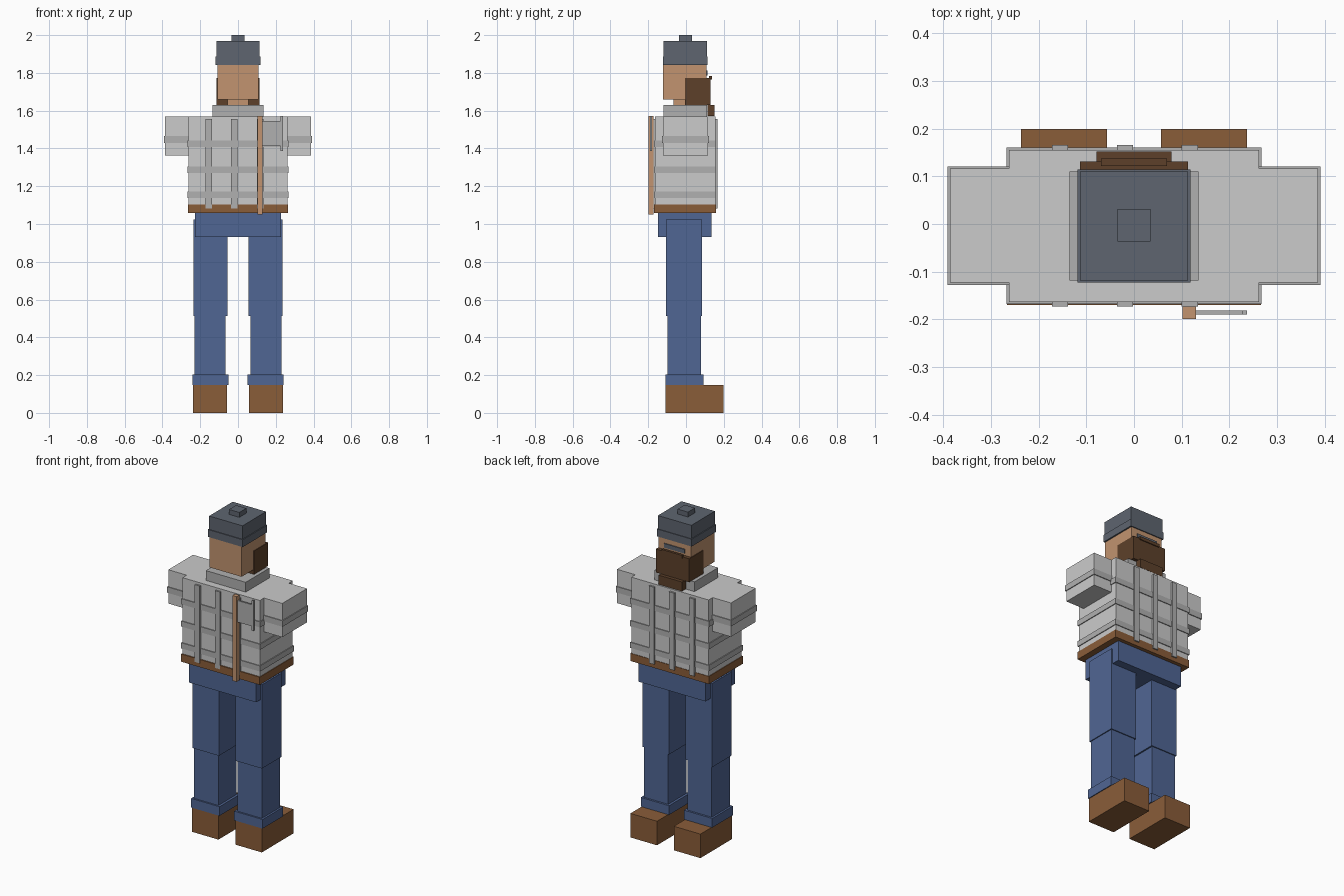
import bpy, bmesh


def lin(c):
    c /= 255
    return c / 12.92 if c <= 0.04045 else ((c + 0.055) / 1.055) ** 2.4


def mat(name, r, g, b):
    m = bpy.data.materials.new(name)
    m.diffuse_color = (lin(r), lin(g), lin(b), 1)
    return m


SHIRT = mat("light_grey_shirt", 203, 203, 203)
STRIPE = mat("mid_grey", 176, 176, 176)
SKIN = mat("tan", 194, 148, 112)
DENIM = mat("denim_blue", 80, 102, 148)
LEATHER = mat("leather_brown", 138, 93, 57)
BEARD = mat("dark_brown", 93, 64, 42)
CAP = mat("slate_grey", 94, 101, 112)


def box(name, m, x, y, z):
    """Axis-aligned box from (min, max) ranges."""
    bm = bmesh.new()
    bmesh.ops.create_cube(bm, size=1)
    for v in bm.verts:
        v.co = [r[0] if c < 0 else r[1] for c, r in zip(v.co, (x, y, z))]
    me = bpy.data.meshes.new(name)
    bm.to_mesh(me)
    bm.free()
    me.materials.append(m)
    o = bpy.data.objects.new(name, me)
    bpy.context.collection.objects.link(o)
    return o


def pair(name, m, x, y, z):
    """The same box on both sides of the body."""
    box(name + "_right", m, x, y, z)
    box(name + "_left", m, (-x[1], -x[0]), y, z)


def mid(name, m, half, y, z):
    box(name, m, (-half, half), y, z)


# Legs and boots
pair("boot", LEATHER, (0.057, 0.237), (-0.108, 0.199), (0, 0.147))
pair("trouser_cuff", DENIM, (0.05, 0.242), (-0.108, 0.092), (0.147, 0.203))
pair("lower_leg", DENIM, (0.065, 0.23), (-0.098, 0.08), (0.147, 0.515))
pair("upper_leg", DENIM, (0.056, 0.236), (-0.105, 0.086), (0.512, 1.025))
mid("hips", DENIM, 0.227, (-0.149, 0.135), (0.932, 1.06))

# Torso, belt and sleeves
mid("belt", LEATHER, 0.266, (-0.17, 0.158), (1.057, 1.104))
mid("torso", SHIRT, 0.262, (-0.163, 0.155), (1.09, 1.57))
pair("sleeve", SHIRT, (0.25, 0.386), (-0.123, 0.116), (1.363, 1.57))
mid("collar", STRIPE, 0.135, (-0.118, 0.11), (1.565, 1.63))

# Plaid: horizontal bands round the body, upright stripes front and back
for i, z in enumerate((1.155, 1.288, 1.425)):
    mid(f"shirt_band_{i}", STRIPE, 0.267, (-0.168, 0.16), (z - 0.017, z + 0.017))
pair("sleeve_band", STRIPE, (0.25, 0.391), (-0.128, 0.121), (1.43, 1.466))
for i, x in enumerate((-0.155, -0.019, 0.117)):
    for side, y in (("back", (-0.173, -0.16)), ("chest", (0.15, 0.166))):
        box(f"{side}_stripe_{i}", STRIPE, (x - 0.017, x + 0.017), y, (1.082, 1.555))

# Axe carried against the torso
box("axe_handle", SKIN, (0.102, 0.13), (-0.199, -0.173), (1.05, 1.572))
box("axe_head", STRIPE, (0.13, 0.228), (-0.19, -0.181), (1.413, 1.545))
box("axe_blade", STRIPE, (0.226, 0.237), (-0.19, -0.181), (1.387, 1.572))

# Head and beard
mid("neck", SKIN, 0.055, (-0.065, 0.055), (1.625, 1.665))
mid("head", SKIN, 0.109, (-0.121, 0.108), (1.658, 1.845))
mid("eye_strip", CAP, 0.07, (0.106, 0.114), (1.787, 1.812))
mid("beard", BEARD, 0.113, (-0.006, 0.131), (1.63, 1.773))
mid("beard_tip", BEARD, 0.079, (0.115, 0.152), (1.573, 1.63))
mid("moustache", BEARD, 0.069, (0.122, 0.137), (1.765, 1.784))

# Knitted cap
mid("cap_rim", CAP, 0.118, (-0.123, 0.114), (1.843, 1.888))
mid("cap_crown", CAP, 0.113, (-0.118, 0.11), (1.885, 1.97))
mid("cap_button", CAP, 0.035, (-0.037, 0.031), (1.965, 2.0))
